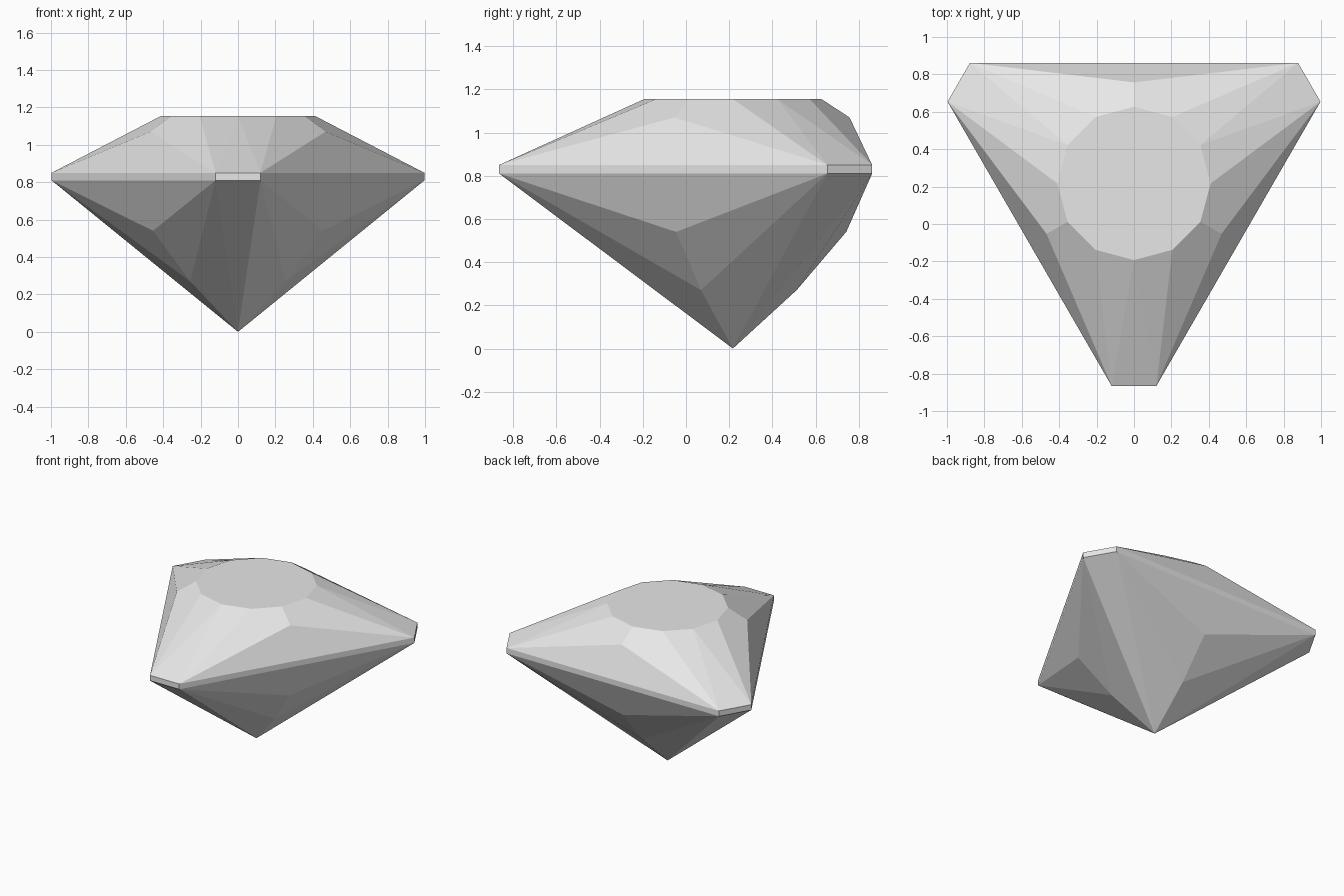
import bpy
import bmesh
from math import cos, sin, radians

cube = bpy.data.objects.get("Cube")
if cube:
    bpy.data.objects.remove(cube)

CENTER_Y = 0.217        # axis of the stone
CORNER_HALF = 0.12      # half width of each clipped corner
CORNER_DIST = 1.082     # distance from the axis to a clipped corner
GIRDLE_LOW, GIRDLE_HIGH = 0.81, 0.85
TABLE_RADIUS, TABLE_Z = 0.41, 1.155


def turned(x, y, z, degrees):
    """Turn a point about the stone's axis."""
    c, s = cos(radians(degrees)), sin(radians(degrees))
    return (x * c - y * s, x * s + y * c + CENTER_Y, z)


# Pointed tip
points = [(0, CENTER_Y, 0)]

# Flat table on top
points += [turned(0, TABLE_RADIUS, TABLE_Z, 30 * i) for i in range(12)]

for turn in (0, 120, 240):
    # Girdle band at the clipped corner
    for side in (-1, 1):
        for z in (GIRDLE_LOW, GIRDLE_HIGH):
            points.append(turned(side * CORNER_HALF, -CORNER_DIST, z, turn))
    # Facet points above and below the middle of each long side
    for radius, z in ((0.54, 1.07), (0.525, 0.54), (0.295, 0.27)):
        points.append(turned(0, radius, z, turn))

# Wrap the facet points in flat faces
bm = bmesh.new()
for p in points:
    bm.verts.new(p)
bmesh.ops.convex_hull(bm, input=bm.verts)
bmesh.ops.dissolve_limit(bm, angle_limit=radians(0.3),
                         verts=bm.verts, edges=bm.edges)
bmesh.ops.recalc_face_normals(bm, faces=bm.faces)
mesh = bpy.data.meshes.new("gemstone")
bm.to_mesh(mesh)
bm.free()

# Plain pale grey
grey = bpy.data.materials.new("pale grey")
grey.use_nodes = True
color = (0.8, 0.8, 0.8, 1)
grey.diffuse_color = color
grey.node_tree.nodes["Principled BSDF"].inputs["Base Color"].default_value = color
mesh.materials.append(grey)

gem = bpy.data.objects.new("gemstone", mesh)
bpy.context.collection.objects.link(gem)
